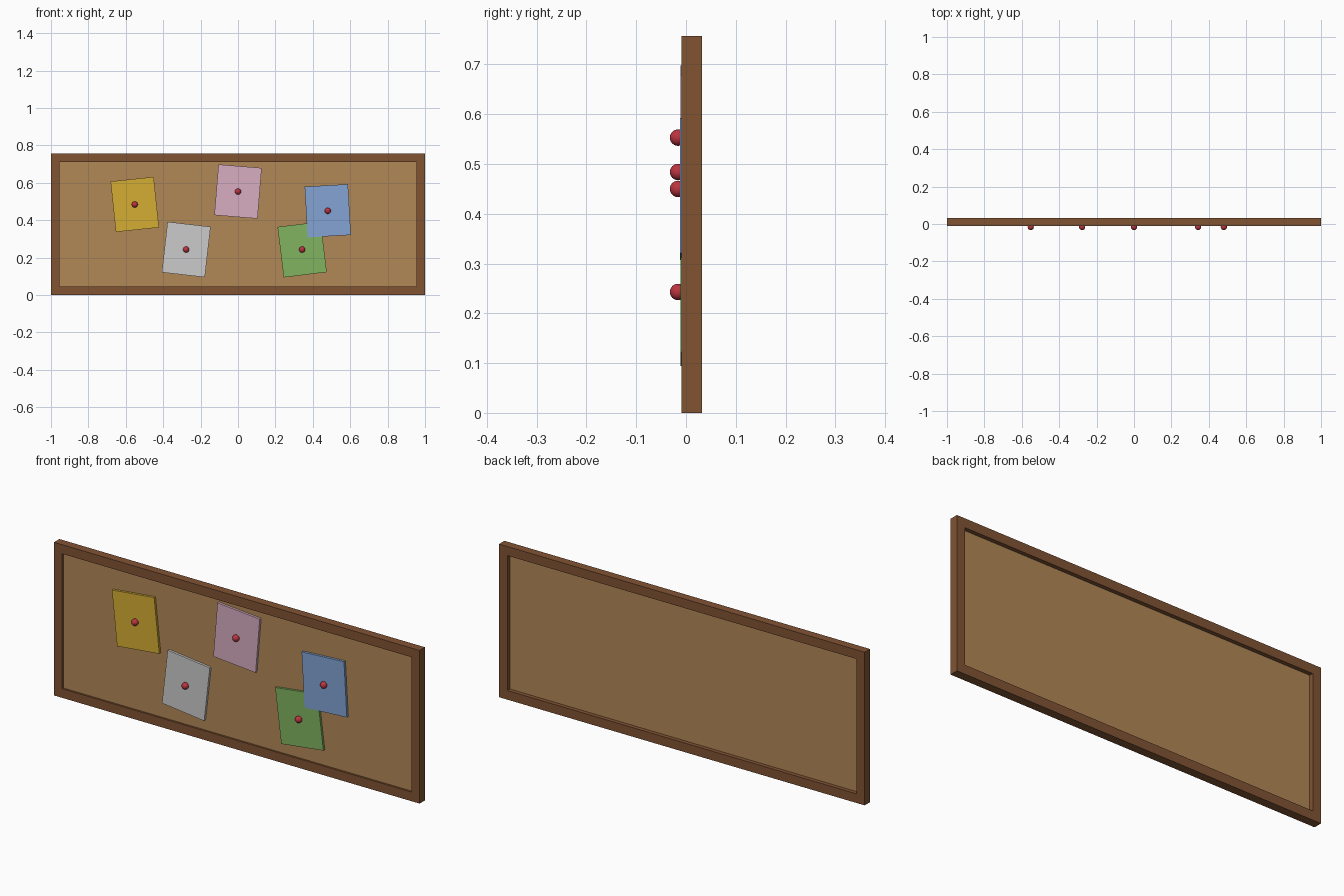
import bpy, bmesh
from math import radians
from mathutils import Matrix

if "Cube" in bpy.data.objects:
    bpy.data.objects.remove(bpy.data.objects["Cube"])


def material(name, rgb):
    # sRGB 0-255 to linear
    m = bpy.data.materials.new(name)
    m.diffuse_color = [(c / 255) ** 2.2 for c in rgb] + [1]
    m.use_nodes = True
    m.node_tree.nodes["Principled BSDF"].inputs["Base Color"].default_value = m.diffuse_color
    return m


def add(name, bm, mat):
    bmesh.ops.recalc_face_normals(bm, faces=bm.faces)
    me = bpy.data.meshes.new(name)
    bm.to_mesh(me)
    bm.free()
    me.materials.append(mat)
    ob = bpy.data.objects.new(name, me)
    bpy.context.collection.objects.link(ob)
    return ob


def box(name, x, z, w, h, y0, y1, mat, tilt=0):
    bm = bmesh.new()
    bmesh.ops.create_cube(bm, size=1, matrix=Matrix.Diagonal((w, y1 - y0, h, 1)))
    ob = add(name, bm, mat)
    ob.location = (x, (y0 + y1) / 2, z)
    ob.rotation_euler.y = -radians(tilt)
    return ob


H, BORDER = 0.757, 0.045
FRONT, BACK = -0.0095, 0.0325
wood = material("wood", (128, 84, 54))
cork = material("cork", (176, 135, 88))
red = material("pin_red", (185, 55, 65))

# Frame: a rectangular ring swept from inner and outer outlines
bm = bmesh.new()
loops = []
for inset, y in ((0, FRONT), (BORDER, FRONT), (BORDER, BACK), (0, BACK)):
    a, b, t = 1 - inset, inset, H - inset
    loops.append([bm.verts.new(p) for p in
                  ((-a, y, b), (a, y, b), (a, y, t), (-a, y, t))])
for i in range(4):
    p, q = loops[i], loops[(i + 1) % 4]
    for j in range(4):
        k = (j + 1) % 4
        bm.faces.new((p[j], p[k], q[k], q[j]))
add("frame", bm, wood)

# Cork panel, recessed on both sides
box("cork_panel", 0, H / 2, 2 - 2 * BORDER, H - 2 * BORDER, 0.0, 0.0125, cork)

# Paper notes, each held by a round pin
notes = [
    ("yellow", -0.552, 0.484, 6, (212, 172, 55), -0.0115),
    ("pink", 0.0, 0.553, -4.7, (214, 172, 192), -0.0115),
    ("white", -0.277, 0.243, -6.5, (212, 212, 208), -0.0115),
    ("green", 0.343, 0.243, 7, (128, 178, 96), -0.0112),
    ("blue", 0.480, 0.450, 3.3, (130, 162, 210), -0.012),
]
for name, x, z, tilt, rgb, y in notes:
    box(name + "_note", x, z, 0.232, 0.272, y, 0.0, material(name + "_paper", rgb), tilt)
    bm = bmesh.new()
    bmesh.ops.create_uvsphere(bm, u_segments=24, v_segments=12, radius=0.0165)
    for f in bm.faces:
        f.smooth = True
    add(name + "_pin", bm, red).location = (x, -0.016, z)
